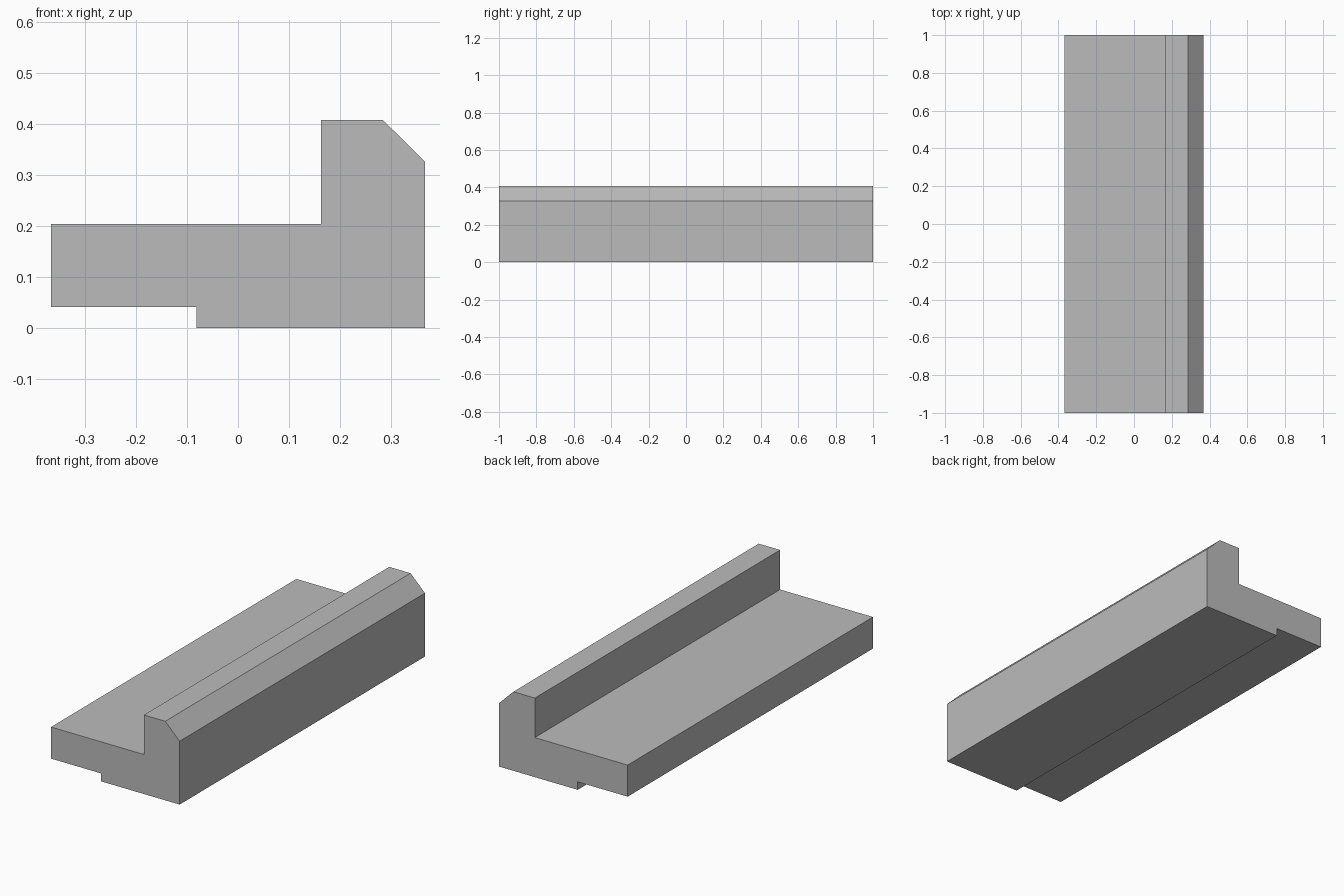
import bpy, bmesh

if "Cube" in bpy.data.objects:
    bpy.data.objects.remove(bpy.data.objects["Cube"])

# Cross-section of the strip, in x and z
PROFILE = [
    (-0.367, 0.041), (-0.082, 0.041), (-0.082, 0.0), (0.367, 0.0),
    (0.367, 0.327), (0.285, 0.408), (0.163, 0.408), (0.163, 0.204),
    (-0.367, 0.204),
]
LENGTH = 2.0

grey = bpy.data.materials.new("plain_grey")
grey.diffuse_color = (0.5, 0.5, 0.5, 1.0)
grey.use_nodes = True
grey.node_tree.nodes["Principled BSDF"].inputs["Base Color"].default_value = grey.diffuse_color

# Extrude the section along y
bm = bmesh.new()
face = bm.faces.new([bm.verts.new((x, -LENGTH / 2, z)) for x, z in PROFILE])
ext = bmesh.ops.extrude_face_region(bm, geom=[face], use_keep_orig=True)
bmesh.ops.translate(bm, vec=(0, LENGTH, 0),
                    verts=[v for v in ext["geom"] if isinstance(v, bmesh.types.BMVert)])
bmesh.ops.recalc_face_normals(bm, faces=bm.faces)

mesh = bpy.data.meshes.new("edge_strip")
bm.to_mesh(mesh)
bm.free()
mesh.materials.append(grey)
strip = bpy.data.objects.new("edge_strip", mesh)
bpy.context.collection.objects.link(strip)
